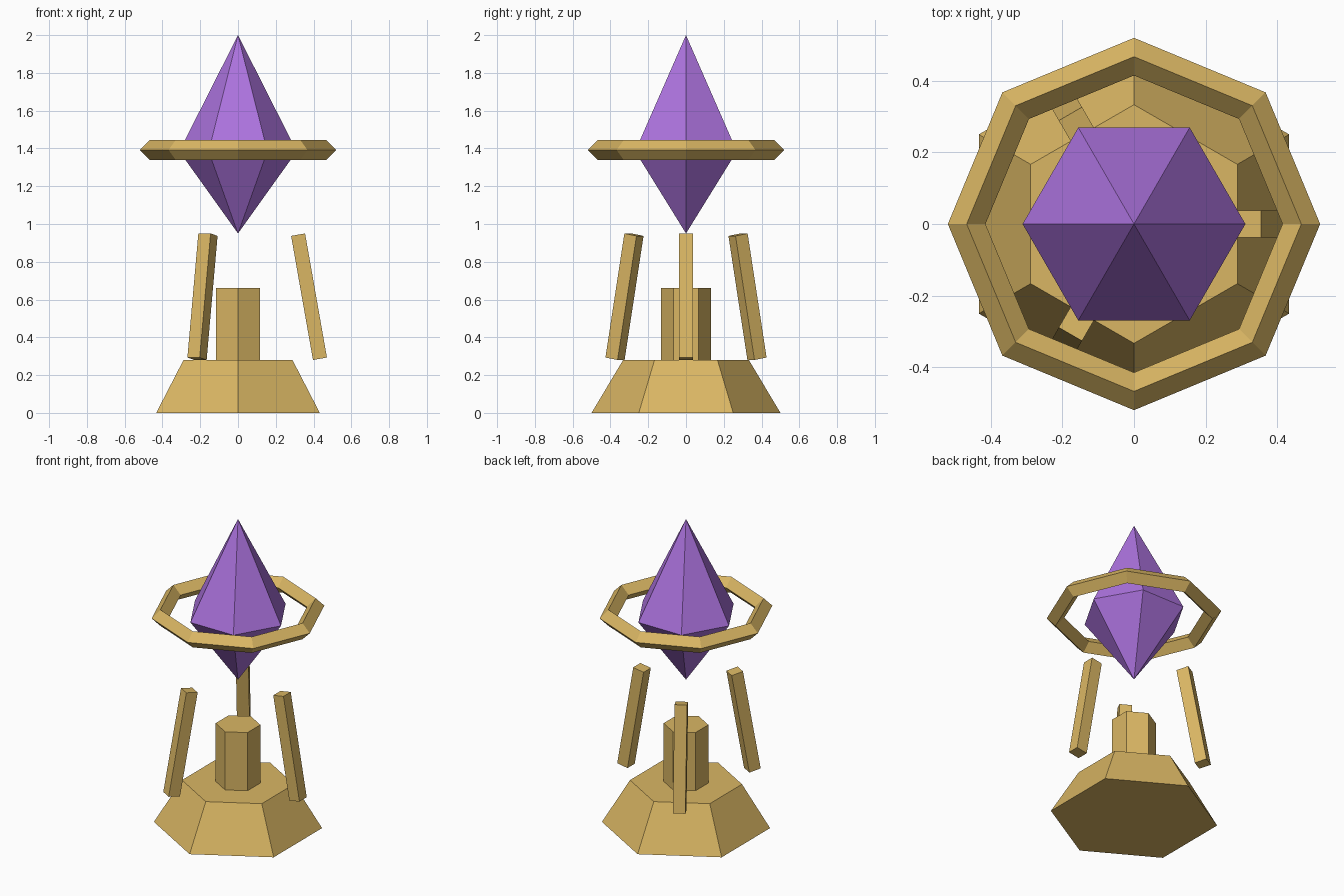
import bpy, bmesh, math
from mathutils import Matrix, Vector

if "Cube" in bpy.data.objects:
    bpy.data.objects.remove(bpy.data.objects["Cube"])


def material(name, rgb):
    m = bpy.data.materials.new(name)
    m.diffuse_color = (*rgb, 1.0)
    m.use_nodes = True
    m.node_tree.nodes["Principled BSDF"].inputs["Base Color"].default_value = m.diffuse_color
    return m


GOLD = material("warm gold", (0.70, 0.47, 0.127))
PURPLE = material("crystal purple", (0.413, 0.171, 0.73))


def finish(bm, name, mat):
    bmesh.ops.recalc_face_normals(bm, faces=bm.faces)
    mesh = bpy.data.meshes.new(name)
    bm.to_mesh(mesh)
    bm.free()
    mesh.materials.append(mat)
    ob = bpy.data.objects.new(name, mesh)
    bpy.context.collection.objects.link(ob)
    return ob


def lathe(name, mat, profile, sides, start=0.0, closed=False):
    """Faceted revolve of (radius, z) points; zero radius makes a tip."""
    bm = bmesh.new()
    rings = []
    for r, z in profile:
        if r == 0:
            rings.append([bm.verts.new((0, 0, z))] * sides)
        else:
            angles = [start + math.tau * i / sides for i in range(sides)]
            rings.append([bm.verts.new((r * math.cos(a), r * math.sin(a), z)) for a in angles])
    pairs = list(zip(rings, rings[1:]))
    if closed:
        pairs.append((rings[-1], rings[0]))
    for low, high in pairs:
        for i in range(sides):
            j = (i + 1) % sides
            bm.faces.new(list(dict.fromkeys((low[i], low[j], high[j], high[i]))))
    if not closed:
        for ring in (rings[0], rings[-1]):
            if len(set(ring)) > 2:
                bm.faces.new(ring)
    return finish(bm, name, mat)


# Hexagonal foot and central column, corners toward front and back
lathe("base", GOLD, [(0.5, 0), (0.333, 0.28)], 6, math.pi / 6)
lathe("column", GOLD, [(0.133, 0.28), (0.133, 0.66)], 6, math.pi / 6)

# Floating double-pointed crystal, corners toward the sides
lathe("crystal", PURPLE, [(0, 0.95), (0.311, 1.385), (0, 2.0)], 6)

# Eight-sided ring with a diamond cross-section
R, T, Z = 0.467, 0.0525, 1.392
lathe("ring", GOLD, [(R + T, Z), (R, Z + T), (R - T, Z), (R, Z - T)], 8, closed=True)

# Three square prongs leaning inward
for k in range(3):
    bm = bmesh.new()
    place = (Matrix.Rotation(math.tau * k / 3, 4, 'Z')
             @ Matrix.Translation(Vector((0.376, 0, 0.615)))
             @ Matrix.Rotation(math.radians(-10), 4, 'Y')
             @ Matrix.Diagonal((0.075, 0.075, 0.667, 1)))
    bmesh.ops.create_cube(bm, size=1, matrix=place)
    finish(bm, f"prong_{k + 1}", GOLD)
